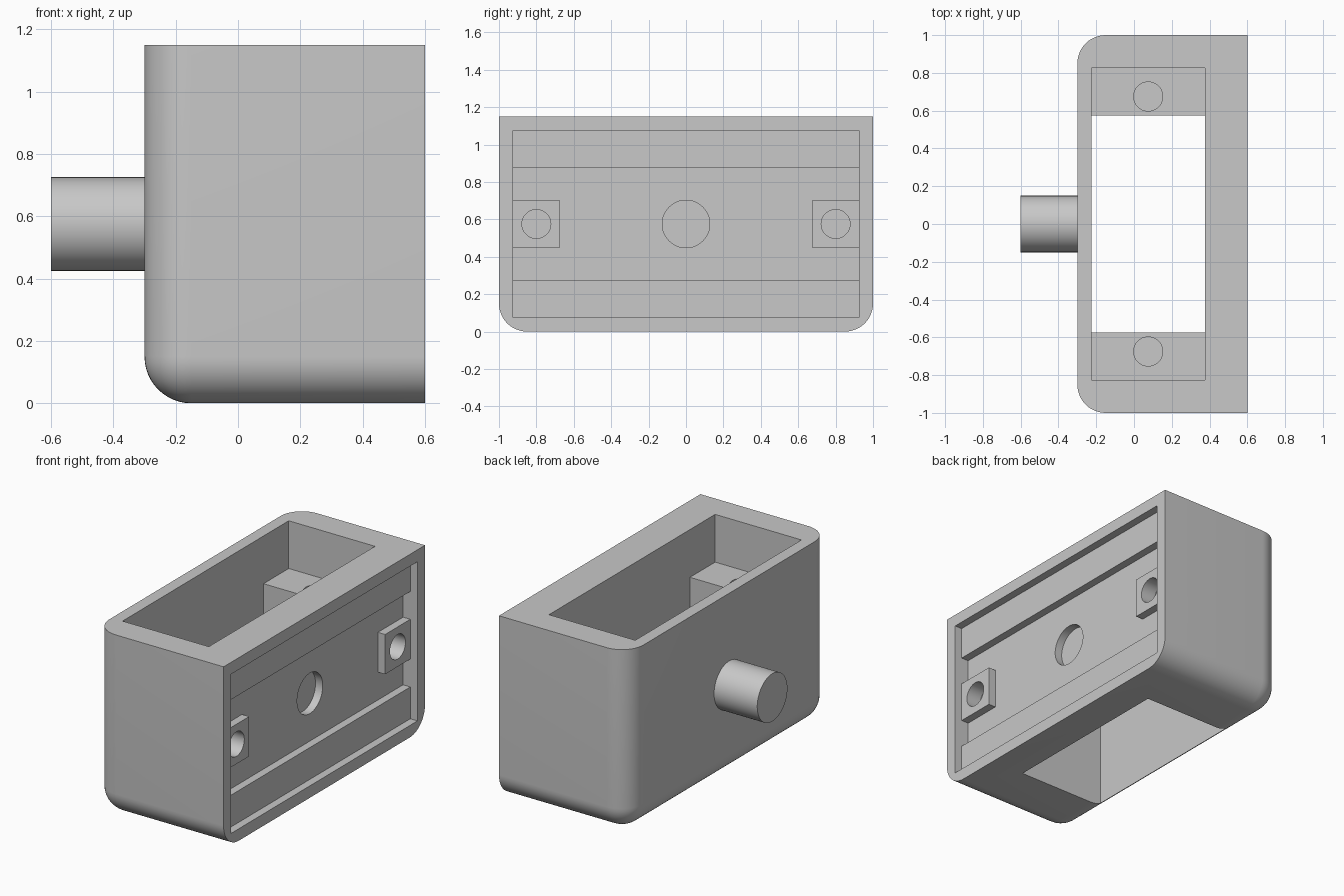
import bpy
import bmesh
from math import radians
from mathutils import Matrix, Vector

cube = bpy.data.objects.get("Cube")
if cube:
    bpy.data.objects.remove(cube, do_unlink=True)

grey = bpy.data.materials.new("plain grey")
grey.use_nodes = True
grey.diffuse_color = (0.58, 0.58, 0.58, 1)
grey.node_tree.nodes["Principled BSDF"].inputs["Base Color"].default_value = (0.58, 0.58, 0.58, 1)


def finish(name, bm):
    mesh = bpy.data.meshes.new(name)
    bmesh.ops.recalc_face_normals(bm, faces=bm.faces[:])
    bm.to_mesh(mesh)
    bm.free()
    mesh.materials.append(grey)
    obj = bpy.data.objects.new(name, mesh)
    bpy.context.collection.objects.link(obj)
    return obj


def box_mesh(xs, ys, zs):
    bm = bmesh.new()
    bmesh.ops.create_cube(bm, size=1)
    for v in bm.verts:
        v.co = Vector([(r[0] + r[1]) / 2 + c * (r[1] - r[0])
                       for r, c in zip((xs, ys, zs), v.co)])
    return bm


def box(name, xs, ys, zs):
    return finish(name, box_mesh(xs, ys, zs))


def cylinder(name, centre, radius, length, axis="Z"):
    bm = bmesh.new()
    turn = Matrix.Rotation(radians(90), 4, "Y") if axis == "X" else Matrix()
    bmesh.ops.create_cone(bm, cap_ends=True, segments=64, radius1=radius, radius2=radius,
                          depth=length, matrix=Matrix.Translation(centre) @ turn)
    return finish(name, bm)


def combine(target, tool, operation="DIFFERENCE"):
    tool.hide_render = True
    mod = target.modifiers.new("combine", "BOOLEAN")
    mod.operation = operation
    mod.solver = "EXACT"
    mod.object = tool
    bpy.context.view_layer.objects.active = target
    bpy.ops.object.modifier_apply(modifier=mod.name)
    bpy.data.objects.remove(tool, do_unlink=True)


def smooth(obj):
    bpy.ops.object.select_all(action="DESELECT")
    obj.select_set(True)
    bpy.context.view_layer.objects.active = obj
    bpy.ops.object.shade_smooth_by_angle(angle=radians(30))


# Housing block, rounded everywhere except its top and its +x face
bm = box_mesh((-0.3, 0.6), (-1, 1), (0, 1.15))


def is_rounded(edge):
    a, b = (v.co for v in edge.verts)
    on_top = a.z > 1 and b.z > 1
    on_plate = a.x > 0.5 and b.x > 0.5
    return not on_top and not on_plate


bmesh.ops.bevel(bm, geom=[e for e in bm.edges if is_rounded(e)], offset=0.15,
                segments=12, profile=0.5, affect="EDGES", clamp_overlap=False)
housing = finish("housing", bm)

# Wide upper pocket and narrower well running out through the bottom
combine(housing, box("pocket_cutter", (-0.225, 0.375), (-0.825, 0.825), (0.85, 1.3)))
combine(housing, box("well_cutter", (-0.225, 0.375), (-0.575, 0.575), (-0.1, 1.0)))

# Stepped recess in the +x face
combine(housing, box("recess_cutter", (0.55, 0.7), (-0.925, 0.925), (0.075, 1.075)))
combine(housing, box("channel_cutter", (0.5, 0.7), (-0.925, 0.925), (0.275, 0.875)))
combine(housing, cylinder("centre_hole_cutter", (0.55, 0, 0.575), 0.127, 0.2, "X"))

# Square pads with holes, and screw holes in the inner ledges
for side in (-1, 1):
    ys = sorted((side * 0.675, side * 0.95))
    combine(housing, box("pad", (0.47, 0.55), ys, (0.45, 0.7)), "UNION")
    combine(housing, cylinder("pad_hole_cutter", (0.55, side * 0.8, 0.575), 0.077, 0.2, "X"))
    combine(housing, cylinder("ledge_hole_cutter", (0.075, side * 0.675, 0.85), 0.077, 0.2))
smooth(housing)

# Round peg on the -x side
peg = cylinder("peg", (-0.44, 0, 0.575), 0.15, 0.32, "X")
smooth(peg)
